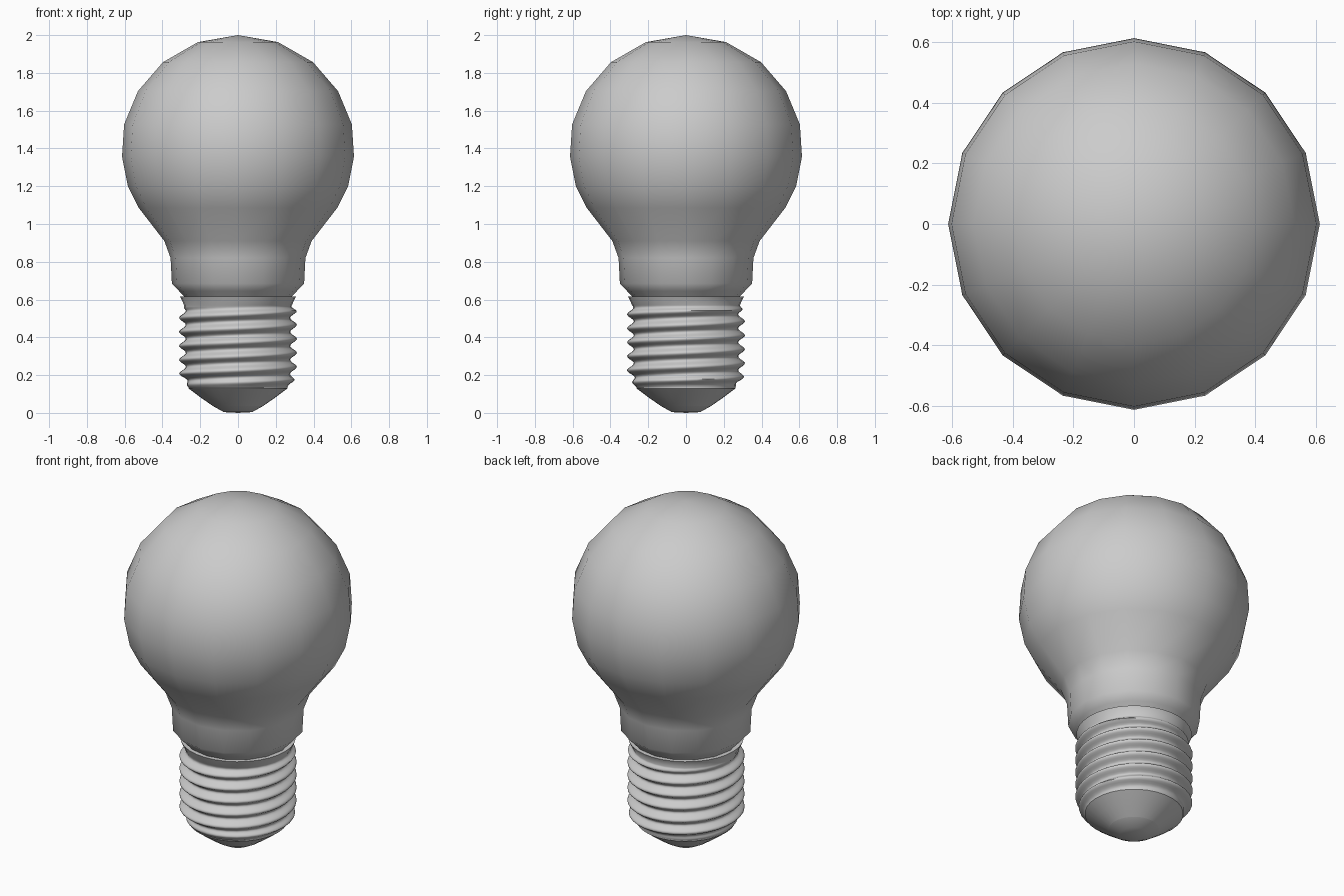
import bpy, math

if "Cube" in bpy.data.objects:
    bpy.data.objects.remove(bpy.data.objects["Cube"])


def grid_object(name, rows, segs, radius, angle=40):
    """Closed surface of revolution; rows = [(r, z)], radius(r, z, a) may modulate r."""
    verts, faces, rings = [], [], []
    for r, z in rows:
        if r == 0:
            rings.append([len(verts)] * segs)
            verts.append((0, 0, z))
            continue
        rings.append(list(range(len(verts), len(verts) + segs)))
        for i in range(segs):
            a = math.tau * i / segs
            q = radius(r, z, a)
            verts.append((q * math.cos(a), q * math.sin(a), z))
    for lo, hi in zip(rings, rings[1:]):
        for i in range(segs):
            j = (i + 1) % segs
            f = list(dict.fromkeys((lo[i], lo[j], hi[j], hi[i])))
            faces.append(f)
    mesh = bpy.data.meshes.new(name)
    mesh.from_pydata(verts, [], faces)
    mesh.update()
    ob = bpy.data.objects.new(name, mesh)
    bpy.context.collection.objects.link(ob)
    bpy.ops.object.select_all(action='DESELECT')
    ob.select_set(True)
    bpy.context.view_layer.objects.active = ob
    bpy.ops.object.shade_smooth_by_angle(angle=math.radians(angle))
    return ob


def plain(r, z, a):
    return r


# Glass envelope: 16-sided, smooth shaded
glass = [(0.27, 0.60), (0.312, 0.645), (0.35, 0.685), (0.357, 0.82), (0.39, 0.91),
         (0.525, 1.085), (0.583, 1.2), (0.614, 1.357), (0.603, 1.527),
         (0.53, 1.703), (0.397, 1.857), (0.212, 1.963), (0, 2.0)]
grid_object("glass_bulb", glass, 16, plain, 60)

# Screw base: helical thread fading out into the collar and the lower rim
PITCH, START = 0.074, 0.17
BOTTOM, TOP = 0.135, 0.57


def thread(r, z, a):
    if z <= BOTTOM or z >= TOP:
        return r
    turn = (z - START) / PITCH - a / math.tau
    fade = min(1, (z - BOTTOM) / 0.04, (TOP - z) / 0.03)
    return r + fade * (0.012 + 0.018 * math.cos(math.tau * turn))


ROWS = 60
base = [(0.262, BOTTOM)]
for k in range(1, ROWS):
    t = k / ROWS
    base.append((0.262 + 0.02 * min(1, t * 6), BOTTOM + (TOP - BOTTOM) * t))
base += [(0.285, TOP), (0.307, 0.617), (0.27, 0.617)]
grid_object("screw_base", base, 32, thread, 60)

# Insulator cone under the thread
grid_object("insulator", [(0.132, 0.036), (0.2, 0.083), (0.262, 0.13), (0.262, BOTTOM)], 32, plain)

# Bottom contact button
grid_object("contact", [(0, 0.0), (0.075, 0.004), (0.132, 0.036), (0.132, 0.042)], 32, plain)
